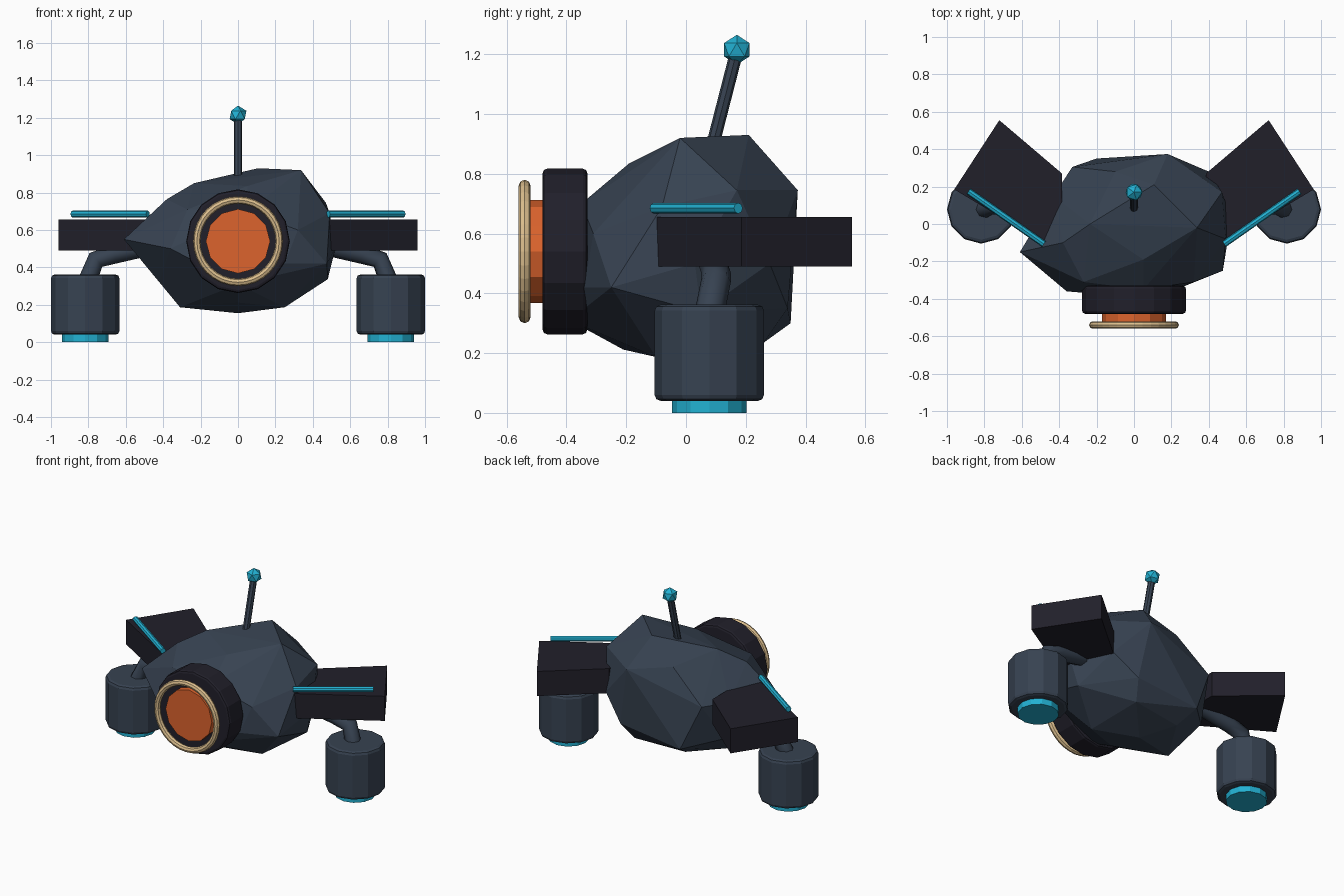
import bpy, bmesh, math
from mathutils import Vector

if "Cube" in bpy.data.objects:
    bpy.data.objects.remove(bpy.data.objects["Cube"])


def material(name, rgb):
    m = bpy.data.materials.new(name)
    m.diffuse_color = (*rgb, 1)
    m.use_nodes = True
    m.node_tree.nodes["Principled BSDF"].inputs["Base Color"].default_value = m.diffuse_color
    return m


SLATE = material("slate", (0.038, 0.055, 0.083))
BLACK = material("near_black", (0.015, 0.014, 0.023))
ORANGE = material("orange", (0.72, 0.127, 0.026))
CYAN = material("cyan", (0.016, 0.44, 0.65))
TAN = material("tan", (0.72, 0.52, 0.27))


def mesh_object(name, bm, mat):
    me = bpy.data.meshes.new(name)
    bmesh.ops.recalc_face_normals(bm, faces=bm.faces)
    bm.to_mesh(me)
    bm.free()
    ob = bpy.data.objects.new(name, me)
    bpy.context.collection.objects.link(ob)
    me.materials.append(mat)
    return ob


def rod(name, a, b, radius, sides, mat, bevel=0):
    """Capped cylinder from point a to point b, optionally with bevelled rims."""
    a, b = Vector(a), Vector(b)
    bm = bmesh.new()
    bmesh.ops.create_cone(bm, cap_ends=True, segments=sides, radius1=radius,
                          radius2=radius, depth=(b - a).length)
    ob = mesh_object(name, bm, mat)
    ob.location = (a + b) / 2
    ob.rotation_mode = 'QUATERNION'
    ob.rotation_quaternion = (b - a).to_track_quat('Z', 'Y')
    if bevel:
        mod = ob.modifiers.new("rim", 'BEVEL')
        mod.width = bevel
        mod.segments = 2
        mod.limit_method = 'ANGLE'
        mod.angle_limit = math.radians(50)
    return ob


# Rock-like faceted body: hull of a few irregular points
points = [
    (0.107, 0.21, 0.93), (0.337, -0.02, 0.92), (-0.235, 0.0, 0.85), (0.05, -0.19, 0.835),
    (-0.1, 0.28, 0.8), (-0.61, -0.15, 0.55), (-0.43, 0.15, 0.6), (-0.33, 0.305, 0.6),
    (-0.38, -0.1, 0.765), (0.18, 0.374, 0.745), (0.47, 0.17, 0.745), (0.49, -0.08, 0.69),
    (0.52, 0.03, 0.5), (0.475, -0.25, 0.42), (0.32, -0.31, 0.6), (-0.36, -0.36, 0.5),
    (0.05, -0.35, 0.7), (0, -0.39, 0.31), (-0.27, -0.31, 0.71), (0.25, -0.34, 0.42),
    (0.25, -0.1, 0.187), (0, 0.05, 0.155), (-0.31, -0.05, 0.187), (-0.42, -0.1, 0.32),
    (0.48, 0.05, 0.337), (-0.2, 0.35, 0.3), (0.25, 0.34, 0.35), (0.2, 0.26, 0.235),
    (-0.15, 0.22, 0.22), (0, -0.21, 0.212), (-0.4, 0.15, 0.35), (0.4, 0.28, 0.5),
]
bm = bmesh.new()
for p in points:
    bm.verts.new(p)
hull = bmesh.ops.convex_hull(bm, input=bm.verts)
loose = [v for v in bm.verts if not v.link_faces]
bmesh.ops.delete(bm, geom=loose, context='VERTS')
mesh_object("body", bm, SLATE)

# Front eye: housing, lens and rim
EYE_Z = 0.54
rod("eye_housing", (0, -0.33, EYE_Z), (0, -0.48, EYE_Z), 0.277, 16, BLACK, 0.015)
rod("eye_lens", (0, -0.40, EYE_Z), (0, -0.523, EYE_Z), 0.172, 12, ORANGE)
bpy.ops.mesh.primitive_torus_add(location=(0, -0.54, EYE_Z), rotation=(math.pi / 2, 0, 0),
                                 major_radius=0.22, minor_radius=0.02,
                                 major_segments=32, minor_segments=8)
rim = bpy.context.object
rim.name = "eye_rim"
rim.data.materials.append(TAN)

# Antenna with faceted tip
rod("antenna", (0, 0.08, 0.86), (0, 0.17, 1.21), 0.022, 8, SLATE)
bm = bmesh.new()
bmesh.ops.create_icosphere(bm, subdivisions=1, radius=0.05)
tip = mesh_object("antenna_tip", bm, CYAN)
tip.location = (0, 0.17, 1.215)

for side, s in (("left", -1), ("right", 1)):
    # Swept-back wing block
    bm = bmesh.new()
    outline = [(0.72, 0.555), (0.385, 0.27), (0.385, -0.16), (0.961, 0.185)]
    face = bm.faces.new([bm.verts.new((s * x, y, 0.49)) for x, y in outline])
    ext = bmesh.ops.extrude_face_region(bm, geom=[face])
    bmesh.ops.translate(bm, vec=(0, 0, 0.165),
                        verts=[g for g in ext["geom"] if isinstance(g, bmesh.types.BMVert)])
    mesh_object(side + "_wing", bm, BLACK)

    # Light strip along the wing's leading edge
    rod(side + "_light_strip", (s * 0.885, 0.175, 0.685), (s * 0.482, -0.107, 0.685),
        0.018, 8, CYAN)

    # Hover engine and its glowing base
    rod(side + "_engine", (s * 0.817, 0.078, 0.04), (s * 0.817, 0.078, 0.362),
        0.183, 12, SLATE, 0.02)
    rod(side + "_engine_glow", (s * 0.817, 0.078, 0), (s * 0.817, 0.078, 0.06),
        0.125, 12, CYAN)

    # Bent strut from body to engine
    cu = bpy.data.curves.new(side + "_strut", 'CURVE')
    cu.dimensions = '3D'
    cu.bevel_depth = 0.05
    cu.bevel_resolution = 2
    cu.use_fill_caps = True
    path = [(0.40, 0.08, 0.53), (0.66, 0.10, 0.47), (0.76, 0.10, 0.44), (0.80, 0.08, 0.34)]
    sp = cu.splines.new('POLY')
    sp.points.add(len(path) - 1)
    for pt, (x, y, z) in zip(sp.points, path):
        pt.co = (s * x, y, z, 1)
    cu.materials.append(SLATE)
    bpy.context.collection.objects.link(bpy.data.objects.new(side + "_strut", cu))
